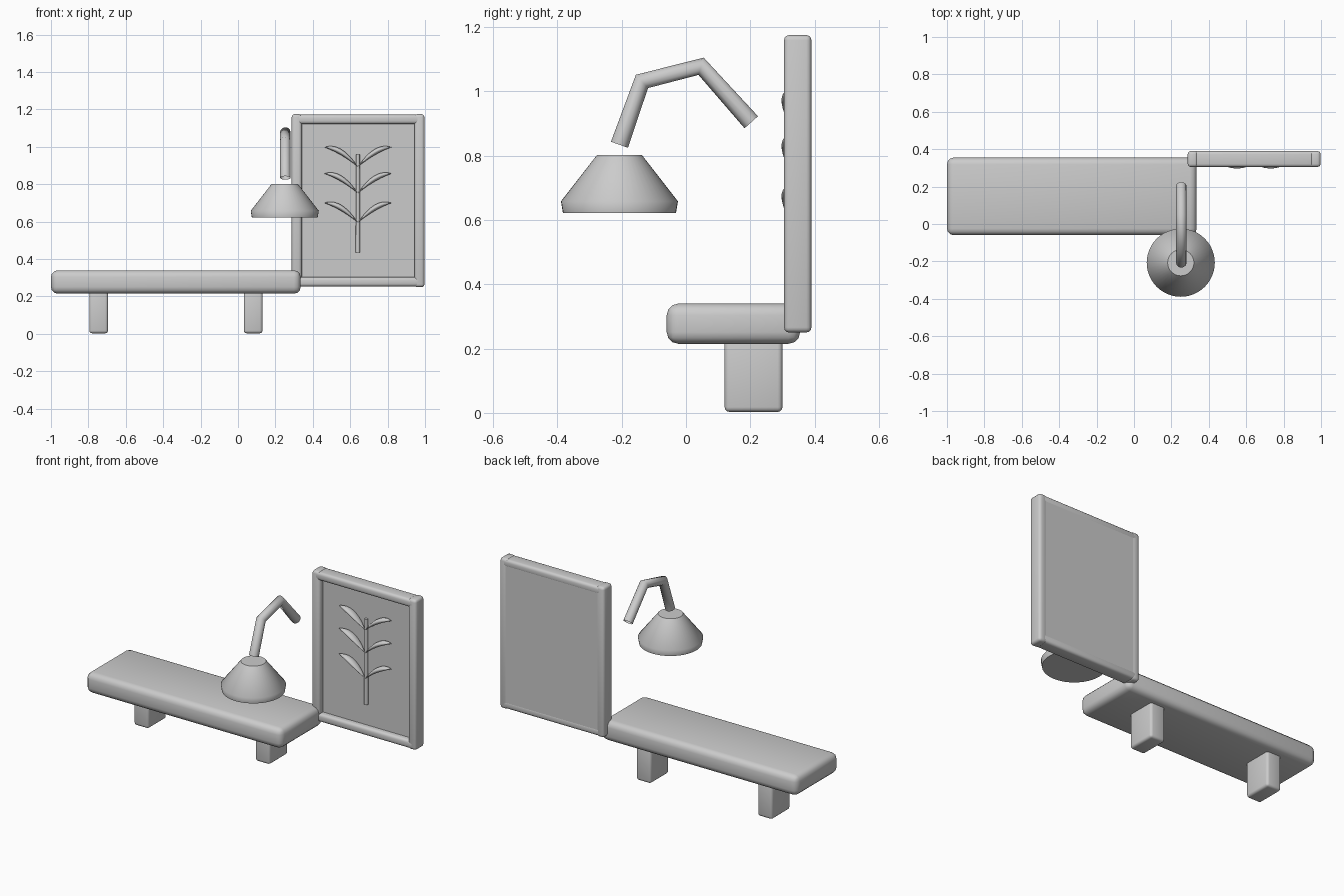
import bpy, bmesh, math
from mathutils import Vector

default = bpy.data.objects.get("Cube")
if default:
    bpy.data.objects.remove(default, do_unlink=True)

grey = bpy.data.materials.new("light_grey")
grey.use_nodes = True
colour = (0.6, 0.6, 0.6, 1)
grey.diffuse_color = colour
grey.node_tree.nodes["Principled BSDF"].inputs["Base Color"].default_value = colour


def finish(bm, name, angle=60):
    bmesh.ops.recalc_face_normals(bm, faces=bm.faces)
    mesh = bpy.data.meshes.new(name)
    bm.to_mesh(mesh)
    bm.free()
    mesh.materials.append(grey)
    obj = bpy.data.objects.new(name, mesh)
    bpy.context.collection.objects.link(obj)
    bpy.ops.object.select_all(action="DESELECT")
    obj.select_set(True)
    bpy.context.view_layer.objects.active = obj
    bpy.ops.object.shade_smooth_by_angle(angle=math.radians(angle))
    return obj


def box(name, low, high, bevel=0.0):
    """Box between two corners with rounded edges."""
    low, high = Vector(low), Vector(high)
    bm = bmesh.new()
    bmesh.ops.create_cube(bm, size=1)
    for v in bm.verts:
        v.co = (low + high) / 2 + v.co * (high - low)
    if bevel:
        bmesh.ops.bevel(bm, geom=bm.edges[:], offset=bevel, segments=3,
                        profile=0.5, affect="EDGES")
    return finish(bm, name)


# Shelf board and its two supports
box("shelf_board", (-1, -0.06, 0.215), (0.335, 0.355, 0.34), 0.036)
for side, x in (("right", -0.745), ("left", 0.081)):
    box(side + "_shelf_support", (x - 0.05, 0.12, 0.003), (x + 0.05, 0.3, 0.23), 0.015)

# Picture frame with backing panel
FRONT, BACK = 0.305, 0.39
for side, x in (("right", 0.287), ("left", 0.943)):
    box(side + "_frame_bar", (x, FRONT, 0.25), (x + 0.054, BACK, 1.175), 0.016)
for side, z in (("bottom", 0.253), ("top", 1.122)):
    box(side + "_frame_bar", (0.3, FRONT, z), (0.984, BACK, z + 0.05), 0.016)
box("picture_panel", (0.31, 0.34, 0.275), (0.974, BACK - 0.001, 1.15))

# Plant relief: stem and three pairs of leaves
STEM_X = 0.641
bm = bmesh.new()
bmesh.ops.create_cone(bm, cap_ends=True, segments=16, radius1=0.012,
                      radius2=0.01, depth=0.525)
bmesh.ops.translate(bm, verts=bm.verts, vec=(STEM_X, 0.332, 0.697))
finish(bm, "plant_stem")


def leaf(name, side, base_z):
    """Pointed oval blade that curves up and outwards from the stem."""
    bm = bmesh.new()
    bmesh.ops.create_uvsphere(bm, u_segments=16, v_segments=16, radius=1)
    for v in bm.verts:
        t = (v.co.z + 1) / 2
        spread = math.sqrt(max(0, t * (1 - t))) * 2
        rise = 0.105 * (1 - (1 - t) ** 2)
        v.co = (STEM_X + side * 0.18 * t,
                0.322 + v.co.y * 0.025 * spread,
                base_z + rise + v.co.x * 0.016 * spread)
    finish(bm, name)


for i, z in enumerate((0.595, 0.752, 0.893)):
    leaf(f"right_leaf_{i + 1}", -1, z)
    leaf(f"left_leaf_{i + 1}", 1, z)

# Lamp shade turned from a profile
LAMP_X, LAMP_Y = 0.25, -0.207
bm = bmesh.new()
rings = []
for r, z in ((0.176, 0.622), (0.182, 0.658), (0.07, 0.802)):
    ring = bmesh.ops.create_circle(bm, segments=48, radius=r)["verts"]
    bmesh.ops.translate(bm, verts=ring, vec=(LAMP_X, LAMP_Y, z))
    rings.append(ring)
for a, b in zip(rings, rings[1:]):
    for i in range(len(a)):
        j = (i + 1) % len(a)
        bm.faces.new((a[i], a[j], b[j], b[i]))
bm.faces.new(rings[0])
bm.faces.new(rings[-1])
finish(bm, "lamp_shade", 50)

# Jointed lamp arm, an open tube
curve = bpy.data.curves.new("lamp_arm", "CURVE")
curve.dimensions = "3D"
curve.bevel_depth = 0.028
curve.bevel_resolution = 4
path = ((LAMP_Y, 0.834), (-0.137, 1.031), (0.047, 1.078), (0.203, 0.904))
spline = curve.splines.new("POLY")
spline.points.add(len(path) - 1)
for point, (y, z) in zip(spline.points, path):
    point.co = (0.253, y, z, 1)
curve.materials.append(grey)
bpy.context.collection.objects.link(bpy.data.objects.new("lamp_arm", curve))
